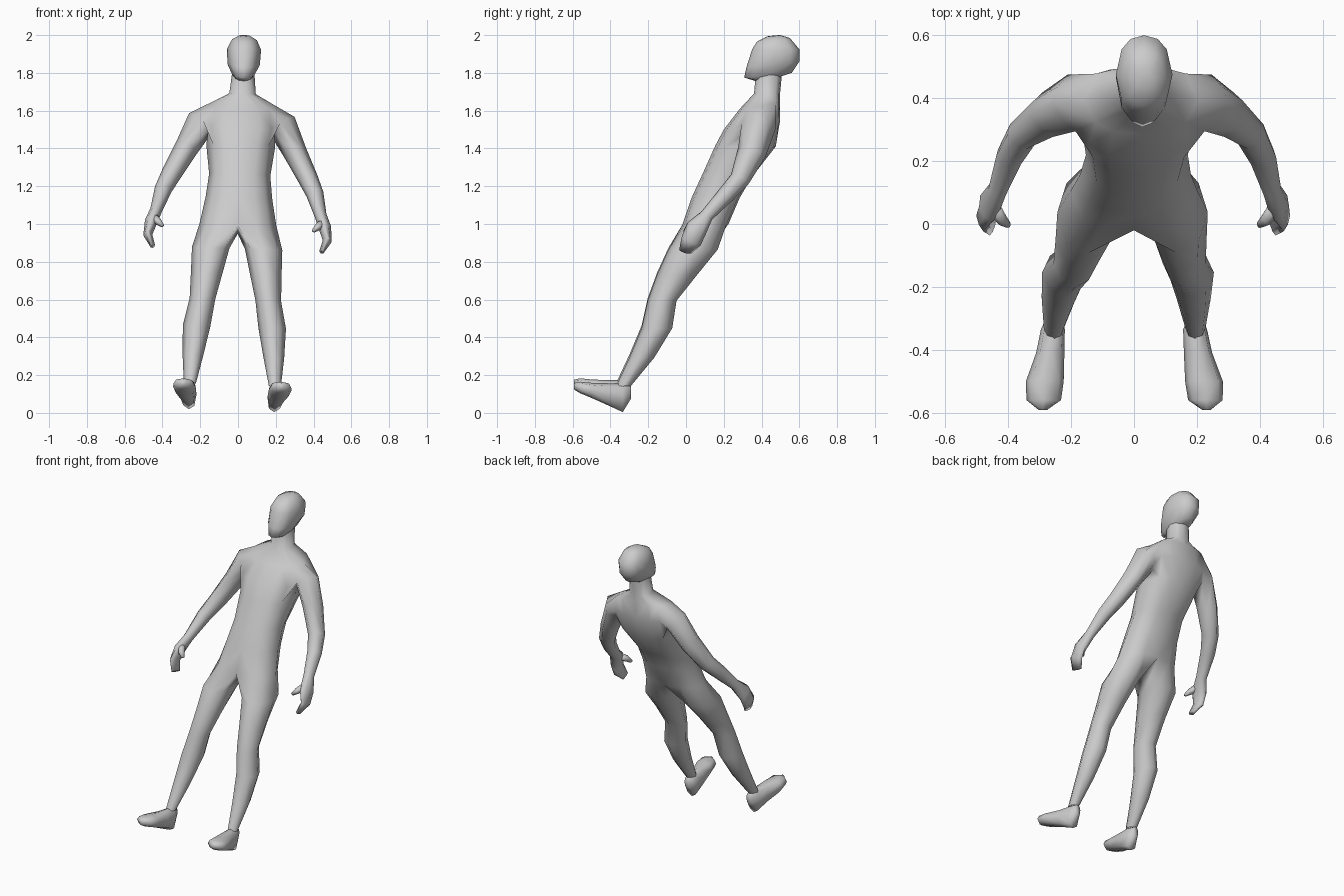
import bpy, bmesh, math
from mathutils import Vector, Matrix

if "Cube" in bpy.data.objects:
    bpy.data.objects.remove(bpy.data.objects["Cube"])

grey = bpy.data.materials.new("plain grey")
grey.diffuse_color = (0.6, 0.6, 0.6, 1)
grey.use_nodes = True
grey.node_tree.nodes["Principled BSDF"].inputs["Base Color"].default_value = grey.diffuse_color

# slight sideways lean of the whole figure
LEAN = Matrix(((1, 0, .035, -.035), (0, 1, 0, 0), (-.035, 0, 1, 0), (0, 0, 0, 1)))
HALF = [math.radians(a) for a in (-90, -65, -40, 0, 40, 65, 90)]


def power(v, p):
    return math.copysign(abs(v) ** p, v)


def half_ring(bm, yf, zf, yb, zb, hw, back=1):
    """Half an oval from front centre round the side to back centre; low back is flatter."""
    out = []
    for a in HALF:
        t = (1 + power(math.sin(a), back if a > 0 else 1)) / 2
        x = 0 if abs(a) > 1.56 else hw * math.cos(a) ** .85
        out.append(bm.verts.new((x, yf + (yb - yf) * t, zf + (zb - zf) * t)))
    return out


def bridge(bm, a, b, closed=True):
    n = len(a)
    for i in range(n if closed else n - 1):
        j = (i + 1) % n
        bm.faces.new((a[i], a[j], b[j], b[i]))


def loft(bm, rings, closed=True):
    for a, b in zip(rings, rings[1:]):
        bridge(bm, a, b, closed)


def finish(bm, name):
    """Mirror to the other side, weld the middle, lean and shade."""
    geom = bm.verts[:] + bm.edges[:] + bm.faces[:]
    dup = bmesh.ops.duplicate(bm, geom=geom)["geom"]
    for v in dup:
        if isinstance(v, bmesh.types.BMVert):
            v.co.x *= -1
    bmesh.ops.remove_doubles(bm, verts=bm.verts, dist=.0005)
    bmesh.ops.recalc_face_normals(bm, faces=bm.faces)
    bm.transform(LEAN)
    me = bpy.data.meshes.new(name)
    bm.to_mesh(me)
    bm.free()
    me.materials.append(grey)
    for p in me.polygons:
        p.use_smooth = True
    ob = bpy.data.objects.new(name, me)
    bpy.context.collection.objects.link(ob)
    return ob


def limb_ring(bm, c, d, ru, rw, diag=.95):
    """Eight-sided ring across direction d, starting at the front top; diag pulls corners in."""
    d = Vector(d).normalized()
    w = Vector((0, 1, 0))
    w = (w - d * w.dot(d)).normalized()
    u = w.cross(d)
    if u.x < 0:
        u = -u
    out = []
    for k in range(8):
        a, s = math.radians(135 - 45 * k), 1 if k % 2 else diag
        out.append(bm.verts.new(Vector(c) + s * (u * ru * math.sin(a) + w * rw * math.cos(a))))
    return out


# ---- torso, neck, arms and legs as one skin
bm = bmesh.new()
torso = [half_ring(bm, *r) for r in (
    (.37, 1.80, .51, 1.82, .058), (.36, 1.69, .498, 1.69, .07),
    (.285, 1.61, .497, 1.65, .18, .45), (.20, 1.50, .497, 1.54, .2, .45),
    (.155, 1.415, .475, 1.41, .182, .8), (.09, 1.27, .35, 1.25, .162),
    (.03, 1.14, .285, 1.14, .176), (-.02, .995, .225, 1.0, .203))]
loft(bm, torso, False)

# arm: open the shoulder and continue the skin to the fingertips
top, mid, low = torso[2:5]
hole = [top[2], top[3], top[4], mid[4], low[4], low[3], low[2], mid[2]]
bmesh.ops.delete(bm, geom=[mid[3]], context='VERTS')
arm = [hole] + [limb_ring(bm, *r) for r in (
    ((.217, .385, 1.527), (.6, -.2, -.75), .08, .092, .82),
    ((.288, .348, 1.39), (.42, -.4, -.8), .063, .078, .88),
    ((.363, .285, 1.25), (.35, -.5, -.75), .053, .054),
    ((.402, .213, 1.17), (.25, -.65, -.7), .046, .047),
    ((.435, .11, 1.06), (.22, -.65, -.75), .032, .036),
    ((.461, .057, .995), (.25, -.5, -.8), .033, .058),
    ((.475, .027, .925), (-.1, -.4, -.9), .024, .055, .85),
    ((.447, -.002, .87), (-.6, -.3, -.7), .014, .036))]
loft(bm, arm)
bm.faces.new(arm[-1])

# leg: close the hip ring with a crotch point, then run down to the ankle
hip = torso[-1] + [bm.verts.new((0, .08, .948))]
leg = [hip]
for cx, rx, yf, yb, z in ((.14, .099, -.092, .168, .87), (.156, .084, -.152, .062, .74),
                          (.174, .068, -.203, -.05, .6), (.2, .073, -.235, -.073, .455),
                          (.214, .055, -.3, -.168, .3), (.225, .032, -.37, -.292, .15)):
    s = 1 if z > .8 else .93
    leg.append([bm.verts.new((cx + f * rx * math.cos(a), (yf + yb) / 2 + f * (yb - yf) / 2 * math.sin(a), z))
                for a, f in ((math.radians(-135 + 45 * k), 1 if k % 2 else s) for k in range(8))])
loft(bm, leg)
finish(bm, "body")

# ---- head
bm = bmesh.new()
head = [half_ring(bm, *r) for r in (
    (.375, 1.755, .50, 1.78, .042), (.308, 1.775, .56, 1.80, .058),
    (.32, 1.83, .60, 1.86, .086), (.35, 1.925, .60, 1.925, .09),
    (.375, 1.965, .55, 1.985, .066), (.43, 1.993, .50, 2.0, .03))]
loft(bm, head, False)
bm.faces.new(head[0])
bm.faces.new(head[-1])
finish(bm, "head")

# ---- feet, rounded-box sections lofted from heel to toe
bm = bmesh.new()
feet = []
for cx, hw, y, zt, zb in ((.225, .02, -.29, .15, .085), (.226, .038, -.335, .165, .012),
                          (.235, .045, -.41, .165, .047), (.253, .06, -.50, .168, .088),
                          (.257, .055, -.56, .174, .113), (.26, .012, -.592, .167, .132)):
    feet.append([bm.verts.new((cx + hw * power(math.cos(a), .8), y,
                               (zt + zb) / 2 + (zt - zb) / 2 * power(math.sin(a), .8)))
                 for a in (math.radians(45 * k) for k in range(8))])
loft(bm, feet)
bm.faces.new(feet[0])
bm.faces.new(feet[-1])
finish(bm, "feet")

# ---- thumbs
bm = bmesh.new()
thumb = [limb_ring(bm, *r) for r in (
    ((.45, .055, 1.02), (-.6, -.5, -.5), .024, .028),
    ((.42, .015, .997), (-.7, -.5, -.4), .019, .021),
    ((.398, -.003, .975), (-.6, -.3, -.7), .009, .011))]
loft(bm, thumb)
bm.faces.new(thumb[0])
bm.faces.new(thumb[-1])
finish(bm, "thumbs")
